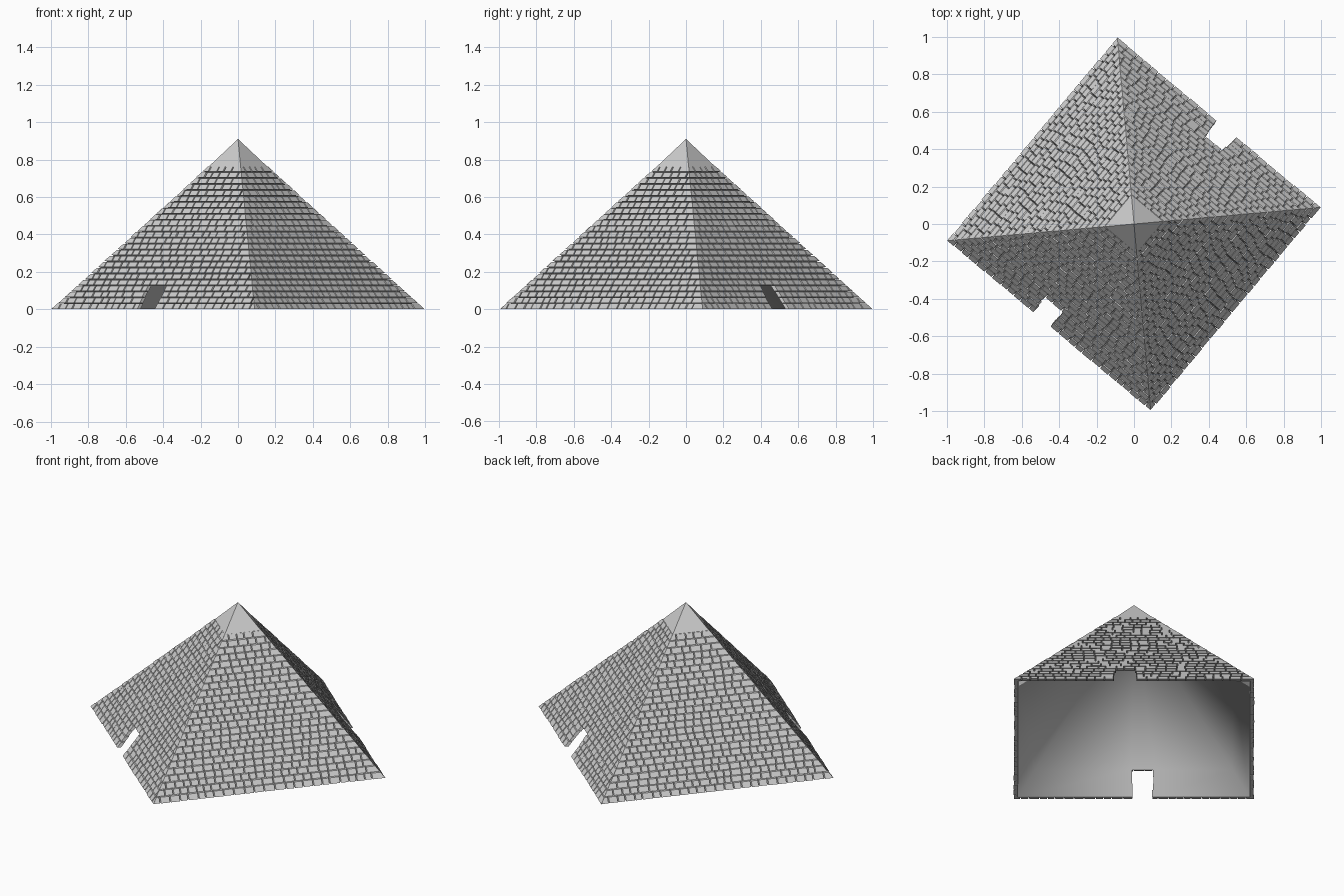
import bpy, bmesh, math, random
from mathutils import Vector

random.seed(4)
if "Cube" in bpy.data.objects:
    bpy.data.objects.remove(bpy.data.objects["Cube"])

HALF, HEIGHT, TURN = 0.709, 0.91, math.radians(50.1)
ROWS, TOP = 24, 0.765
ROW = TOP / ROWS
DOOR_L, DOOR_R, DOOR_TOP = -0.125, 0.015, ROW * 4
THICK, LINING, CAP_INSET = 0.025, 0.028, 0.004
GAP_U, GAP_Z = 0.0035, 0.0025

STONE = bpy.data.materials.new("pale grey stone")
STONE.use_nodes = True
STONE.diffuse_color = (0.61, 0.61, 0.61, 1)
bsdf = STONE.node_tree.nodes["Principled BSDF"]
bsdf.inputs["Base Color"].default_value = STONE.diffuse_color
bsdf.inputs["Roughness"].default_value = 0.8


def half(z, depth=0.0):
    return HALF * (1 - z / HEIGHT) - depth


def point(side, u, z, depth=0.0):
    """Place a point on a sloping side: u along it, z up, depth inward."""
    a = TURN + side * math.pi / 2
    r = half(z, depth)
    return Vector((r * math.cos(a) - u * math.sin(a),
                   r * math.sin(a) + u * math.cos(a), z))


def finish(bm, name, smooth=False):
    mesh = bpy.data.meshes.new(name)
    bm.to_mesh(mesh)
    bm.free()
    mesh.materials.append(STONE)
    for p in mesh.polygons:
        p.use_smooth = smooth
    obj = bpy.data.objects.new(name, mesh)
    bpy.context.collection.objects.link(obj)


def brick(bm, side, u0, u1, z0, z1, hip0, hip1):
    """Block tapering outward, so that neighbours leave narrow V joints;
    ends flagged as hips are mitred along the pyramid corner."""
    out = random.uniform(0, 0.004)
    rings = []
    for depth, du, dz in ((out, GAP_U, GAP_Z), (THICK, 0, 0)):
        low = z0 + dz if z0 > 0 else 0
        ring = []
        for z, right in ((low, 0), (low, 1), (z1 - dz, 1), (z1 - dz, 0)):
            edge = half(z, depth)
            if right:
                u = edge if hip1 else min(u1 - du, edge)
            else:
                u = -edge if hip0 else max(u0 + du, -edge)
            ring.append(bm.verts.new(point(side, u, z, depth)))
        rings.append(ring)
    front, back = rings
    bm.faces.new(front)
    bm.faces.new(back[::-1])
    for i in range(4):
        j = (i + 1) % 4
        bm.faces.new((front[j], front[i], back[i], back[j]))


def course(bm, side, start, end, z0, z1, hip0, hip1):
    """Fill a stretch of one row with blocks of uneven length."""
    cuts = [start]
    while end - cuts[-1] > 0.09:
        cuts.append(cuts[-1] + random.uniform(0.042, 0.068))
    cuts.append(end)
    last = len(cuts) - 2
    for i in range(last + 1):
        brick(bm, side, cuts[i], cuts[i + 1], z0, z1,
              hip0 and i == 0, hip1 and i == last)


# Courses of blocks, with a doorway in two opposite sides
for side, name in enumerate(("back_left", "back_right", "front_right", "front_left")):
    bm = bmesh.new()
    for row in range(ROWS):
        z0, z1 = row * ROW, (row + 1) * ROW
        w = half(z0)
        if side % 2 == 0 and row < 4:
            jog = random.uniform(0, 0.02)
            course(bm, side, -w, DOOR_L + jog, z0, z1, True, False)
            course(bm, side, DOOR_R - jog / 2, w, z0, z1, False, True)
        else:
            course(bm, side, -w, w, z0, z1, True, True)
    finish(bm, name + "_blocks")

# Smooth hollow inside, open at the doorways
bm = bmesh.new()
peak = HEIGHT * (1 - LINING / HALF)
base, mid = half(0, LINING), half(DOOR_TOP, LINING)
for side in range(4):
    if side % 2 == 0:
        outlines = [
            [(-base, 0), (DOOR_L, 0), (DOOR_L, DOOR_TOP), (-mid, DOOR_TOP)],
            [(DOOR_R, 0), (base, 0), (mid, DOOR_TOP), (DOOR_R, DOOR_TOP)],
            [(-mid, DOOR_TOP), (DOOR_L, DOOR_TOP), (DOOR_R, DOOR_TOP),
             (mid, DOOR_TOP), (0, peak)]]
    else:
        outlines = [
            [(-base, 0), (base, 0), (mid, DOOR_TOP), (-mid, DOOR_TOP)],
            [(-mid, DOOR_TOP), (mid, DOOR_TOP), (0, peak)]]
    for outline in outlines:
        bm.faces.new([bm.verts.new(point(side, u, z, LINING))
                      for u, z in reversed(outline)])
bmesh.ops.remove_doubles(bm, verts=bm.verts, dist=0.0005)
finish(bm, "inner_lining", True)

# Capstone with crisp ridges, set just behind the top course
bm = bmesh.new()
low = TOP - 0.006
ring = [bm.verts.new(point(s, -half(low, CAP_INSET), low, CAP_INSET)) for s in range(4)]
tip = bm.verts.new((0, 0, HEIGHT))
for i in range(4):
    bm.faces.new((ring[i], ring[(i + 1) % 4], tip))
finish(bm, "capstone")
